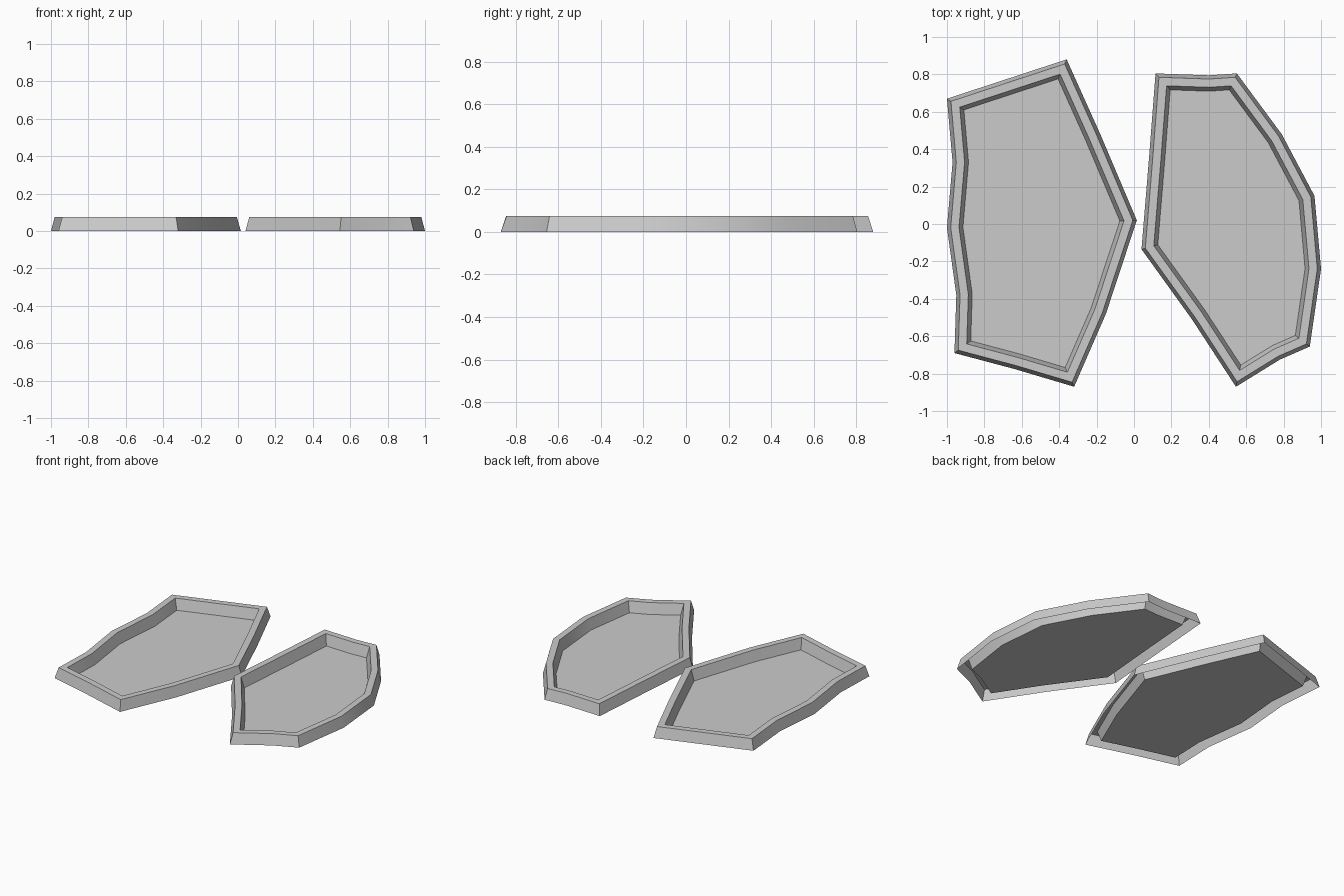
import bpy
import bmesh
from math import radians
from mathutils import Vector

cube = bpy.data.objects.get("Cube")
if cube:
    bpy.data.objects.remove(cube, do_unlink=True)

HEIGHT = 0.075
# Kerb section: (distance in from the outline, height)
SECTION = [(0, 0), (0.02, HEIGHT), (0.064, HEIGHT), (0.085, 0)]

concrete = bpy.data.materials.new("concrete_grey")
concrete.use_nodes = True
grey = (0.6, 0.6, 0.6, 1)
concrete.diffuse_color = grey
concrete.node_tree.nodes["Principled BSDF"].inputs["Base Color"].default_value = grey


def inset(points, distance):
    """Mitred inward offset of a counter-clockwise outline."""
    result = []
    for i, p in enumerate(points):
        before = (p - points[i - 1]).normalized()
        after = (points[(i + 1) % len(points)] - p).normalized()
        n1 = Vector((-before.y, before.x))
        n2 = Vector((-after.y, after.x))
        result.append(p + (n1 + n2) * distance / (1 + n1.dot(n2)))
    return result


def traffic_island(name, outline):
    points = [Vector(p) for p in reversed(outline)]
    bm = bmesh.new()
    rings = [[bm.verts.new((p.x, p.y, z)) for p in inset(points, d)]
             for d, z in SECTION]
    # Outer wall, rim and inner wall
    for low, high in zip(rings, rings[1:]):
        for i in range(len(points)):
            j = (i + 1) % len(points)
            bm.faces.new((low[i], low[j], high[j], high[i]))
    # Sunken floor
    bm.faces.new(rings[-1])
    mesh = bpy.data.meshes.new(name)
    bm.to_mesh(mesh)
    bm.free()
    mesh.materials.append(concrete)
    obj = bpy.data.objects.new(name, mesh)
    bpy.context.collection.objects.link(obj)
    bpy.ops.object.select_all(action="DESELECT")
    obj.select_set(True)
    bpy.context.view_layer.objects.active = obj
    bpy.ops.object.shade_smooth_by_angle(angle=radians(30))


# Outlines run clockwise from the back
traffic_island("right_kerb_island", [
    (-0.36, 0.88), (-0.18, 0.48), (0.015, 0.02), (-0.15, -0.48),
    (-0.32, -0.87), (-0.64, -0.775), (-0.96, -0.69), (-0.95, -0.38),
    (-1, -0.02), (-0.97, 0.33), (-1, 0.67)])
traffic_island("left_kerb_island", [
    (0.115, 0.805), (0.4, 0.795), (0.55, 0.805), (0.79, 0.48),
    (0.965, 0.15), (1, -0.24), (0.94, -0.655), (0.78, -0.725),
    (0.545, -0.87), (0.31, -0.51), (0.04, -0.135), (0.08, 0.35)])
